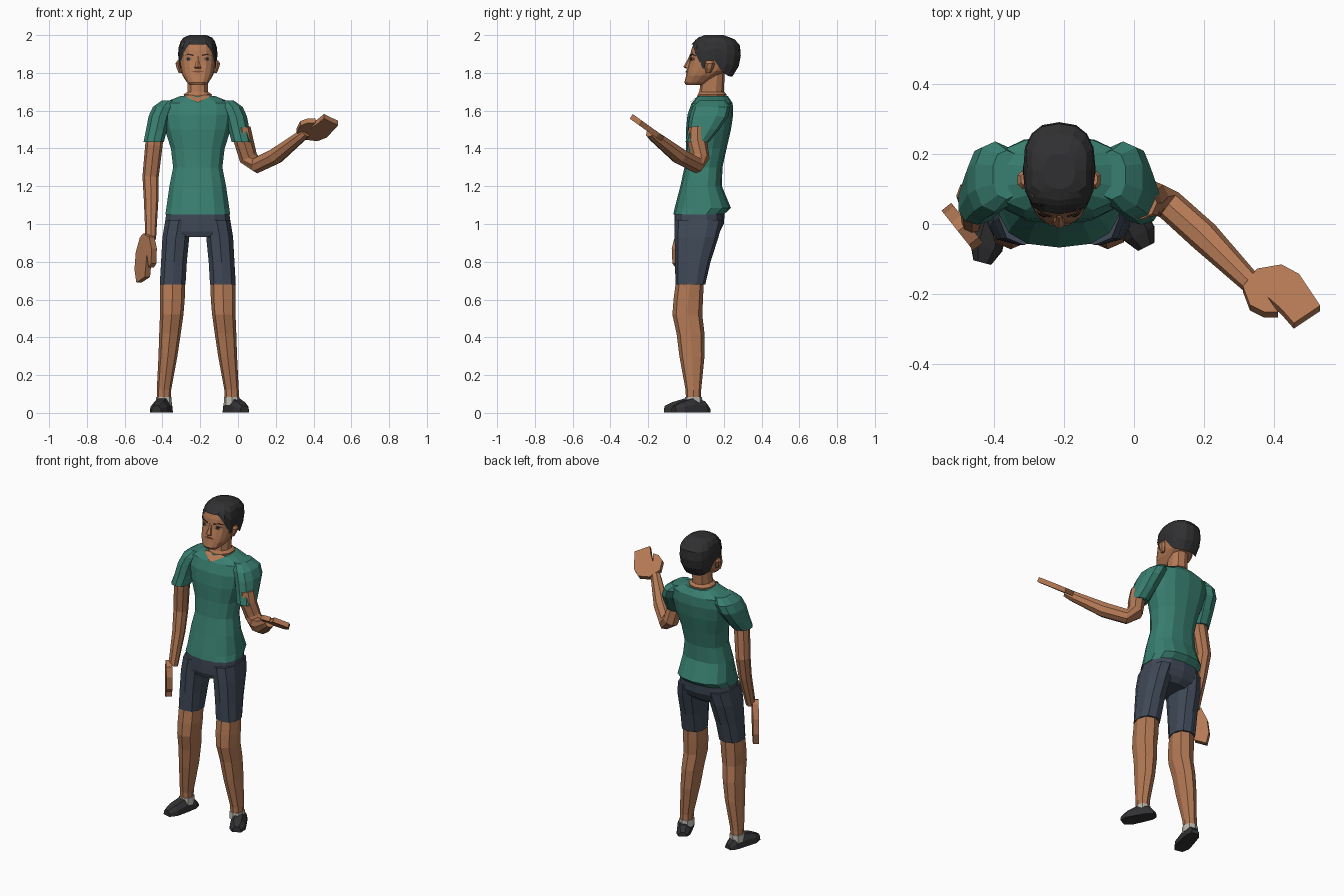
import bpy, bmesh, math
from mathutils import Vector

if "Cube" in bpy.data.objects:
    bpy.data.objects.remove(bpy.data.objects["Cube"])

CX = -0.213          # the body stands left of the origin, the reaching arm balances it
SIDES = ((-1, "right"), (1, "left"))


def material(name, rgb):
    m = bpy.data.materials.new(name)
    m.use_nodes = True
    m.diffuse_color = (*rgb, 1)
    m.node_tree.nodes["Principled BSDF"].inputs["Base Color"].default_value = (*rgb, 1)
    return m


SKIN = material("skin", (0.45, 0.19, 0.09))
SHIRT = material("green shirt", (0.04, 0.21, 0.16))
SHORTS = material("navy shorts", (0.05, 0.066, 0.095))
HAIR = material("black hair", (0.03, 0.03, 0.032))
SHOE = material("charcoal shoe", (0.032, 0.032, 0.035))
SOCK = material("pale sock", (0.5, 0.47, 0.42))
EYE = material("eye grey", (0.2, 0.17, 0.15))
DARK = material("dark brown", (0.03, 0.016, 0.012))
LIP = material("lip", (0.2, 0.07, 0.04))


def finish(name, bm, mat):
    bmesh.ops.recalc_face_normals(bm, faces=bm.faces)
    me = bpy.data.meshes.new(name)
    bm.to_mesh(me)
    bm.free()
    me.materials.append(mat)
    ob = bpy.data.objects.new(name, me)
    bpy.context.collection.objects.link(ob)
    return ob


def skin_rings(name, rings, mat, cap_start=True):
    """Join closed rings of points into a capped tube."""
    bm = bmesh.new()
    vs = [[bm.verts.new(p) for p in r] for r in rings]
    n = len(vs[0])
    for a, b in zip(vs, vs[1:]):
        for i in range(n):
            j = (i + 1) % n
            bm.faces.new((a[i], a[j], b[j], b[i]))
    if cap_start:
        bm.faces.new(vs[0])
    bm.faces.new(vs[-1])
    return finish(name, bm, mat)


def spow(v, p):
    return math.copysign(abs(v) ** p, v)


def oval(rx, ry, n, p):
    """Squared-off oval, first point at the front."""
    for i in range(n):
        t = math.tau * i / n
        yield rx * spow(math.sin(t), p), -ry * spow(math.cos(t), p)


def stack(name, rows, mat, n=12, p=0.8, s=1):
    """Horizontal rings; each row is height, side offset, front, back, half width."""
    rings = []
    for z, dx, front, back, rx in rows:
        cy, ry = (front + back) / 2, (back - front) / 2
        rings.append([(CX + s * dx + x, cy + y, z) for x, y in oval(rx, ry, n, p)])
    return skin_rings(name, rings, mat)


def limb(name, path, mat, ref, n=8):
    """Tube along a bent path of x, y, z, radius."""
    pts = [Vector(q[:3]) for q in path]
    rings = []
    for i, c in enumerate(pts):
        t = (pts[min(i + 1, len(pts) - 1)] - pts[max(i - 1, 0)]).normalized()
        u = (ref - t * ref.dot(t)).normalized()
        v = t.cross(u)
        r = path[i][3]
        rings.append([c + u * x + v * y for x, y in oval(r, r, n, 0.9)])
    return skin_rings(name, rings, mat)


def slab(name, pts, thick, mat):
    """Outline given thickness along one vector."""
    d = Vector(thick) / 2
    pts = [Vector(q) for q in pts]
    return skin_rings(name, [[q - d for q in pts], [q + d for q in pts]], mat)


# Shirt body and sleeves
stack("shirt", [
    (1.05, 0, -.067, .2, .175), (1.085, 0, -.06, .238, .17), (1.2, 0, -.03, .19, .153),
    (1.3, 0, -.008, .193, .133), (1.4, 0, 0, .215, .145), (1.5, 0, 0, .238, .178),
    (1.58, 0, .008, .25, .195), (1.64, 0, .03, .247, .19), (1.677, 0, .06, .222, .095)], SHIRT, 14)
for s, side in SIDES:
    stack(side + "_sleeve", [
        (1.435, .233, -.002, .122, .056), (1.5, .218, .01, .175, .058), (1.57, .203, .02, .225, .06),
        (1.62, .182, .035, .235, .058), (1.655, .15, .07, .21, .04)], SHIRT, 10, .85, s)

# Shorts
stack("shorts_seat", [(.93, 0, -.05, .15, .1), (.96, 0, -.06, .18, .178),
                      (1.0, 0, -.062, .2, .178), (1.06, 0, -.062, .205, .17)], SHORTS, 14)
for s, side in SIDES:
    stack(side + "_shorts_leg", [(.68, .133, -.056, .102, .071), (.8, .126, -.058, .13, .071),
                                 (.93, .116, -.06, .172, .074), (1.02, .1, -.06, .195, .075)],
          SHORTS, 10, .8, s)

# Legs, socks and shoes
for s, side in SIDES:
    stack(side + "_leg", [
        (.05, .18, 0, .08, .037), (.12, .179, -.002, .08, .038), (.3, .158, -.035, .098, .05),
        (.42, .147, -.05, .098, .057), (.52, .138, -.072, .086, .062), (.6, .135, -.066, .09, .066),
        (.72, .133, -.05, .095, .066)], SKIN, 8, .85, s)
    stack(side + "_sock", [(.04, .18, -.008, .088, .043), (.085, .18, -.005, .085, .041)],
          SOCK, 8, .85, s)

FOOT_PATH = {"right": ((-.375, .11), (-.432, -.11)), "left": ((-.06, .12), (.035, -.065))}
for side, (heel, toe) in FOOT_PATH.items():
    a, b = Vector((*heel, 0)), Vector((*toe, 0))
    across = (b - a).normalized().cross(Vector((0, 0, 1)))
    rings = []
    for t, w, h in ((0, .024, .025), (.15, .04, .06), (.5, .045, .075), (.8, .047, .055), (1, .026, .035)):
        c = a.lerp(b, t)
        rings.append([c + across * w * k + Vector((0, 0, h * m + .002)) for k, m in
                      ((-1, 0), (1, 0), (.95, .55), (.5, 1), (-.5, 1), (-.95, .55))])
    skin_rings(side + "_shoe", rings, SHOE)

# Hanging right arm and hand
limb("right_arm", [(-.435, .07, 1.5, .045), (-.445, .065, 1.42, .046), (-.463, .08, 1.25, .043),
                   (-.46, .055, 1.12, .038), (-.462, .0, .92, .028)], SKIN, Vector((1, 0, 0)))
outline = [(0, .95), (.05, .93), (.07, .87), (.065, .79), (.045, .77), (.03, .84),
           (.012, .72), (-.06, .69), (-.076, .76), (-.065, .85), (-.03, .93)]
slab("right_hand", [(-.487 + .62 * u, -.01 - .78 * u, z) for u, z in outline],
     (.028, .022, 0), SKIN)

# Reaching left arm and open hand
limb("left_arm", [(.02, .06, 1.51, .045), (.03, .06, 1.44, .05), (.055, .075, 1.35, .048),
                  (.1, .055, 1.312, .044), (.2, -.035, 1.36, .045), (.33, -.165, 1.462, .031),
                  (.36, -.19, 1.485, .026)], SKIN, Vector((.7, .7, 0)))
outline = [(.31, -.185), (.35, -.135), (.42, -.123), (.47, -.15), (.53, -.24), (.455, -.29),
           (.42, -.25), (.38, -.215), (.41, -.258), (.37, -.258), (.33, -.238)]
slab("left_hand", [(x, y, 1.362 - .7176 * y) for x, y in outline], (0, .016, .024), SKIN)

# Neck and V neckline
stack("neck", [(1.655, 0, .06, .21, .075), (1.686, 0, .062, .215, .078), (1.7, 0, .07, .2, .057),
               (1.8, 0, .085, .205, .055)], SKIN, 10, .9)
slab("neckline", [(CX - .07, .068, 1.68), (CX, .022, 1.645), (CX + .07, .068, 1.68)],
     (0, .006, .006), SKIN)

# Head
HEAD = [(1.735, .0, .09, .042), (1.75, -.008, .12, .058), (1.785, .0, .17, .08),
        (1.81, .004, .22, .088), (1.86, .018, .255, .096), (1.92, .027, .27, .098),
        (1.955, .04, .26, .092), (1.975, .07, .23, .07)]
stack("head", [(z, 0, f, b, w) for z, f, b, w in HEAD], SKIN, 16, .8)


def profile(rows, z):
    """Front, back and half width at a height."""
    for lo, hi in zip(rows, rows[1:]):
        if z <= hi[0]:
            k = (z - lo[0]) / (hi[0] - lo[0])
            return [p + (q - p) * k for p, q in zip(lo[1:], hi[1:])]
    return rows[-1][1:]


# Hair cap with a hairline that drops at the temples and nape
CAP = [(1.78, .035, .245, .09), (1.83, .022, .278, .1), (1.9, .017, .292, .104),
       (1.95, .028, .285, .101), (1.985, .06, .25, .08), (2.0, .1, .2, .045)]
HAIRLINE = [1.95, 1.95, 1.9, 1.82, 1.865, 1.8, 1.785, 1.78, 1.78]
rings = []
for k in (0, .25, .5, .75, .9, 1):
    ring = []
    for i in range(16):
        low = HAIRLINE[min(i, 16 - i)]
        z = low + (2.0 - low) * k
        f, b, w = profile(CAP, z)
        x, y = list(oval(w, (b - f) / 2, 16, .8))[i]
        ring.append((CX + x, (f + b) / 2 + y, z))
    rings.append(ring)
skin_rings("hair", rings, HAIR, cap_start=False)


def face_point(dx, z, lift=.004):
    f, b, w = profile(HEAD, z)
    depth = max(0, 1 - (abs(dx) / w) ** 2.5) ** .4
    return CX + dx, (f + b) / 2 - (b - f) / 2 * depth - lift, z


def face_plate(name, pts, mat, lift=.003):
    slab(name, [face_point(x, z, lift) for x, z in pts], (0, .004, 0), mat)


# Face details and ears
for s, side in SIDES:
    for part, mat, w, h, lift in (("eye", EYE, .021, .01, .002), ("iris", DARK, .01, .01, .005)):
        face_plate(side + "_" + part, [(s * (.05 + w * math.cos(t * math.pi / 3)),
                                        1.874 + h * math.sin(t * math.pi / 3)) for t in range(6)], mat, lift)
    face_plate(side + "_eyebrow", [(s * .022, 1.888), (s * .05, 1.896), (s * .076, 1.89),
                                   (s * .05, 1.902), (s * .022, 1.896)], DARK)
    stack(side + "_ear", [(1.8, .092, .105, .13, .01), (1.825, .1, .1, .145, .014),
                          (1.85, .106, .1, .152, .014), (1.865, .102, .11, .145, .008)], SKIN, 6, 1, s)
face_plate("mouth", [(-.032, 1.806), (0, 1.802), (.032, 1.806), (.012, 1.812), (-.012, 1.812)], LIP)
stack("nose", [(1.822, 0, .0, .03, .018), (1.832, 0, -.014, .03, .019), (1.86, 0, .002, .035, .011),
               (1.89, 0, .018, .04, .008)], SKIN, 6, 1)
